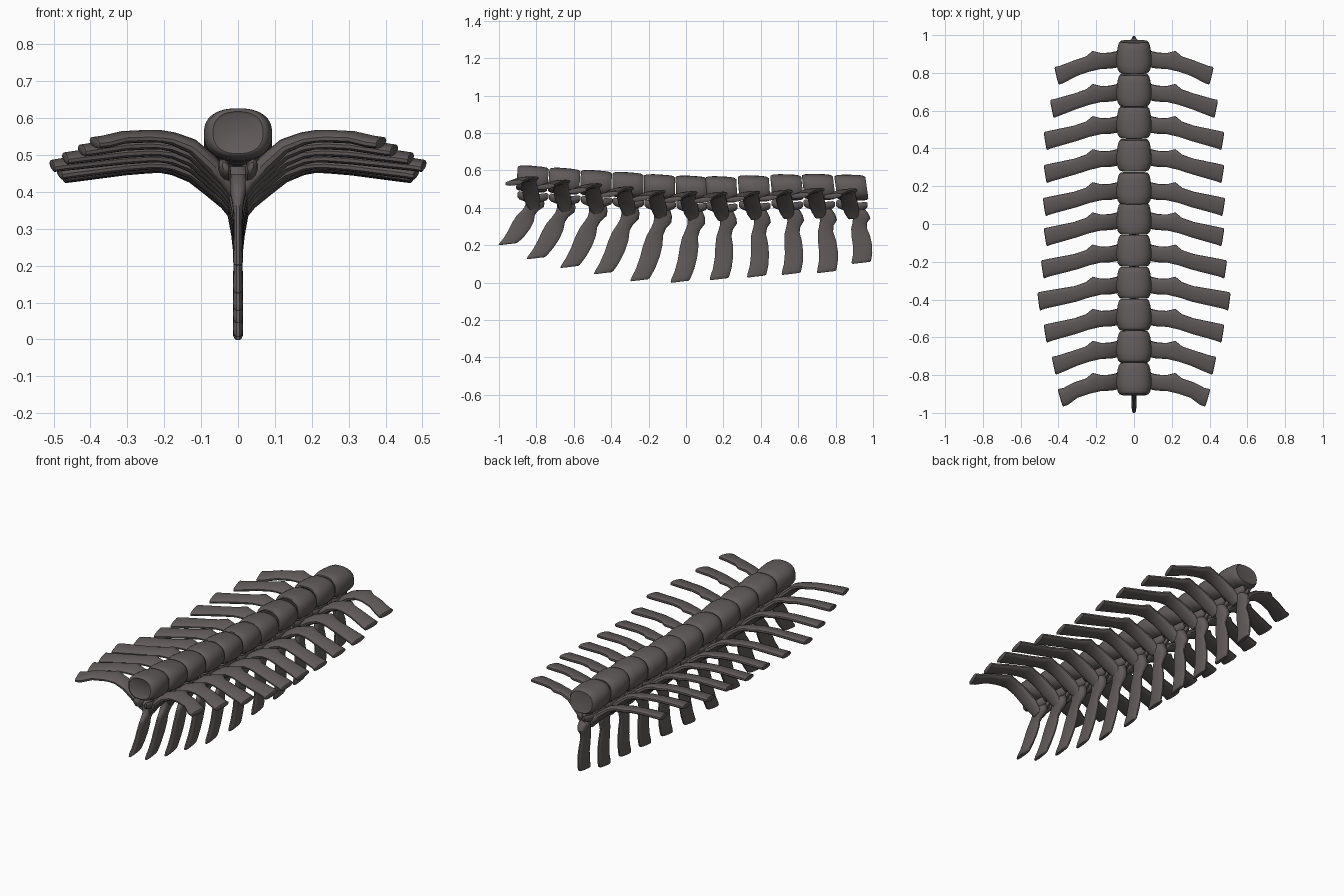
import bpy, bmesh, math
from mathutils import Vector as V

if "Cube" in bpy.data.objects:
    bpy.data.objects.remove(bpy.data.objects["Cube"])

mat = bpy.data.materials.new("dark_bone")
mat.diffuse_color = (0.12, 0.103, 0.103, 1)
mat.use_nodes = True
mat.node_tree.nodes["Principled BSDF"].inputs["Base Color"].default_value = mat.diffuse_color


def loft(name, rings, n=16, power=2.6):
    """Skin super-ellipse rings given as (centre, half-axis a, half-axis b)."""
    bm = bmesh.new()
    loops = []
    for c, a, b in rings:
        loop = []
        for i in range(n):
            t = 2 * math.pi * (i + 0.5) / n
            cs, sn = math.cos(t), math.sin(t)
            x = math.copysign(abs(cs) ** (2 / power), cs)
            y = math.copysign(abs(sn) ** (2 / power), sn)
            loop.append(bm.verts.new(V(c) + V(a) * x + V(b) * y))
        loops.append(loop)
    for p, q in zip(loops, loops[1:]):
        for i in range(n):
            j = (i + 1) % n
            bm.faces.new((p[i], p[j], q[j], q[i]))
    bm.faces.new(loops[0][::-1])
    bm.faces.new(loops[-1])
    bmesh.ops.recalc_face_normals(bm, faces=bm.faces)
    me = bpy.data.meshes.new(name)
    bm.to_mesh(me)
    bm.free()
    ob = bpy.data.objects.new(name, me)
    bpy.context.collection.objects.link(ob)
    me.materials.append(mat)
    bpy.ops.object.select_all(action='DESELECT')
    ob.select_set(True)
    bpy.context.view_layer.objects.active = ob
    bpy.ops.object.shade_smooth_by_angle(angle=math.radians(40))
    return ob


def centrum(y, zc, pitch, tilt):
    # spool-shaped body with rounded rims and nearly flat ends
    rings = []
    for dy, w, h in ((-.080, .060, .052), (-.084, .068, .057), (-.081, .076, .062),
                     (-.068, .086, .067), (-.035, .093, .070), (.0, .093, .070),
                     (.045, .088, .069), (.070, .081, .066), (.082, .072, .058),
                     (.080, .060, .050)):
        rings.append(((0, y + dy, zc + dy * pitch), (w, 0, 0), (0, h * tilt, h)))
    loft("vertebra_body", rings, 28, 2.4)


def wing(y, zc, length, drop, side):
    # side process: rises from the arch, bends at a knee, ends in a flat paddle
    L = length
    path = ((.012, .01, -.155, .030, .016), (.035, .0, -.120, .040, .018),
            (.075, -.01, -.075, .044, .022), (.125, -.02, -.030, .043, .019),
            (.175, -.022, -.010, .043, .016), (.212, -.020, -.003, .053, .014),
            (.245, -.038, -.003, .042, .015), (.31, -.060, -.006, .042, .015),
            (L - .03, -.092, -.018, .047, .015), (L - .003, -.100, -.021, .049, .014),
            (L, -.101, -.021, .043, .009))
    pts = [V((side * x, y + dy, zc + dz - drop * min(1, x / .12) * (.45 + 1.0 * x)))
           for x, dy, dz, _, _ in path]
    rings = []
    for i, (x, dy, dz, w, t) in enumerate(path):
        tan = (pts[min(i + 1, len(pts) - 1)] - pts[max(i - 1, 0)])
        if i > len(path) - 3:
            tan = pts[-2] - pts[-4]
        tan.normalize()
        wide = V((0, 1, .16))
        wide = (wide - tan * wide.dot(tan) * (.6 if x > .2 else 1)).normalized()
        rings.append((pts[i], wide * w, tan.cross(wide).normalized() * t))
    loft("side_process", rings, 14, 2.5)


def spine(y, zc, tip_y, tip_z):
    # blade hanging below the arch, waisted near the top
    top = V((0, y + .015, zc - .085))
    tip = V((0, tip_y, tip_z))
    lean = abs((tip.y - top.y) / (tip.z - top.z))
    rings = []
    for f, bow, w, t in ((0, .0, .030, .022), (.08, .004, .045, .032), (.17, .022, .045, .030),
                         (.25, .028, .045, .024), (.33, .014, .038, .018),
                         (.42, .006, .040, .014), (.55, .010, .047, .012),
                         (.70, .012, .049, .012), (.85, .006, .051, .013),
                         (.95, -.004, .053, .014), (.985, -.007, .052, .013),
                         (1, -.009, .047, .009)):
        c = top.lerp(tip, f) + V((0, bow, 0))
        # widen leaning blades mid-way so they keep their breadth
        w *= 1 + .5 * lean * math.sin(math.pi * f)
        rings.append((c, (0, w, w * .12 * f), (t, 0, 0)))
    loft("spine_blade", rings, 14, 2.6)


def joint_facets(y, zc, side):
    # small articular prongs fore and aft of the arch
    rings = []
    for dy, x, dz, w, h in ((-.082, .034, -.085, .009, .010), (-.072, .036, -.087, .016, .020),
                            (-.03, .036, -.100, .018, .024), (.03, .028, -.105, .017, .023),
                            (.075, .018, -.095, .014, .018), (.086, .016, -.092, .008, .010)):
        rings.append(((side * x, y + dy, zc + dz), (w, 0, side * w * .5), (0, 0, h)))
    loft("joint_facet", rings, 10, 2.3)


# body y, body top z, wing length, spine tip y, spine tip z
VERTEBRAE = (
    (-.82, .624, .39, -.945, .205), (-.65, .612, .425, -.795, .13),
    (-.48, .600, .47, -.615, .083), (-.31, .590, .505, -.435, .05),
    (-.14, .578, .485, -.24, .012), (.03, .571, .47, -.025, .004),
    (.19, .568, .475, .185, .018), (.365, .573, .47, .385, .032),
    (.54, .579, .47, .57, .046), (.71, .581, .435, .76, .056),
    (.885, .577, .41, .945, .105))

for k, (y, top, length, ty, tz) in enumerate(VERTEBRAE):
    zc = top - .070
    drop = .040 * min(1, k / 4) * (1 if k < 9 else .7)
    centrum(y, zc, -.08 + .007 * k, .08 - .022 * k)
    spine(y, zc, ty, tz)
    for side in (-1, 1):
        wing(y, zc, length, drop, side)
        joint_facets(y, zc, side)
